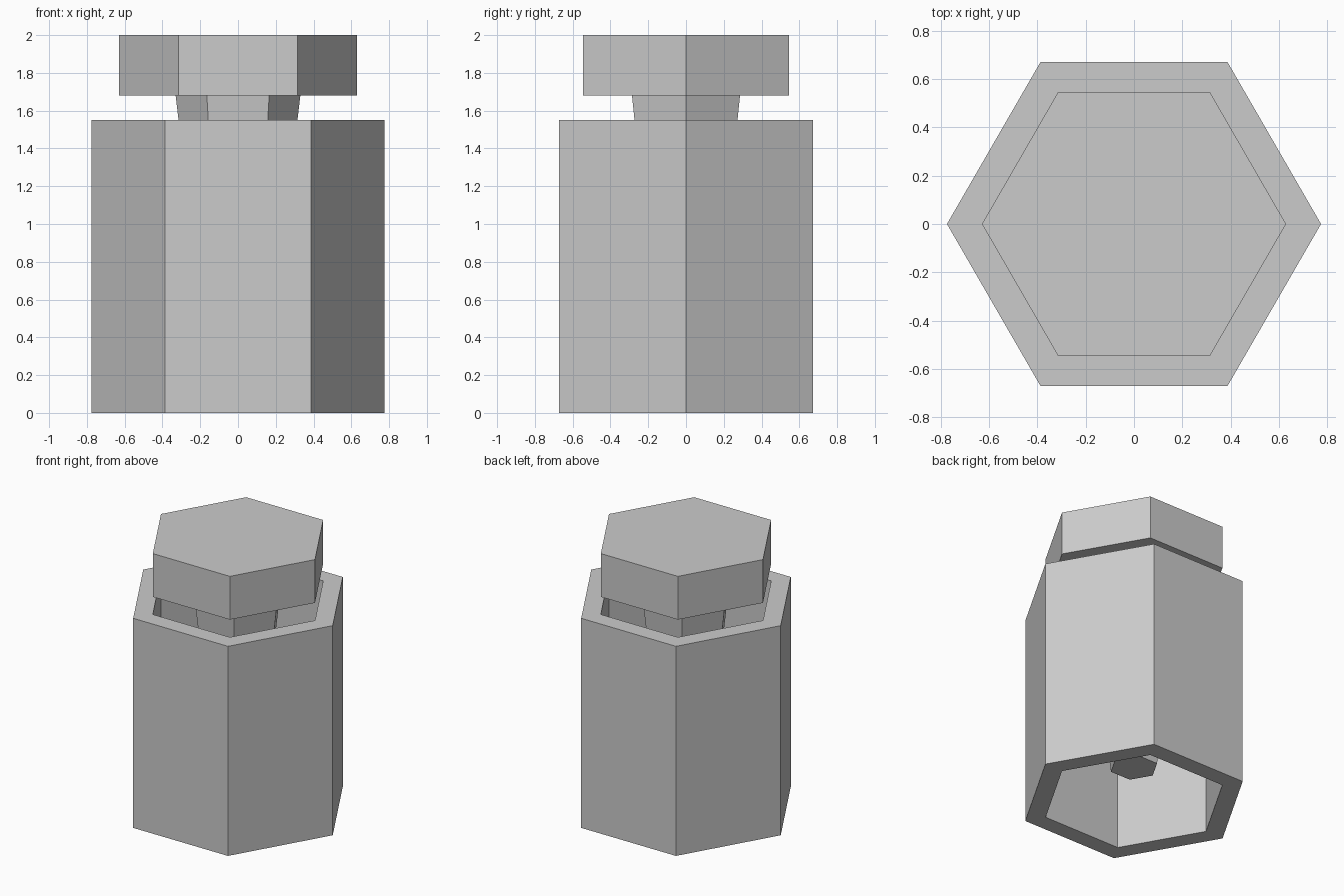
import bpy, bmesh, math

if "Cube" in bpy.data.objects:
    bpy.data.objects.remove(bpy.data.objects["Cube"])


def hex_loft(name, profile, closed=False):
    """Sweep an (radius, z) profile around six sides, corners on the x axis."""
    bm = bmesh.new()
    rings = []
    for r, z in profile:
        rings.append([bm.verts.new((r * math.cos(i * math.pi / 3),
                                    r * math.sin(i * math.pi / 3), z))
                      for i in range(6)])
    pairs = list(zip(rings, rings[1:]))
    if closed:
        pairs.append((rings[-1], rings[0]))
    else:
        bm.faces.new(rings[0][::-1])
        bm.faces.new(rings[-1])
    for a, b in pairs:
        for i in range(6):
            j = (i + 1) % 6
            bm.faces.new((a[i], a[j], b[j], b[i]))
    bmesh.ops.recalc_face_normals(bm, faces=bm.faces)
    mesh = bpy.data.meshes.new(name)
    bm.to_mesh(mesh)
    bm.free()
    obj = bpy.data.objects.new(name, mesh)
    bpy.context.collection.objects.link(obj)
    return obj


# Hollow sleeve, open at both ends
hex_loft("outer_sleeve", [(0.775, 0), (0.775, 1.55), (0.63, 1.55), (0.63, 0)], closed=True)

# Tapered stem hanging inside the sleeve, with the wide cap on top
hex_loft("capped_stem", [(0.164, 0.26), (0.33, 1.68), (0.63, 1.68), (0.63, 2.0)])
